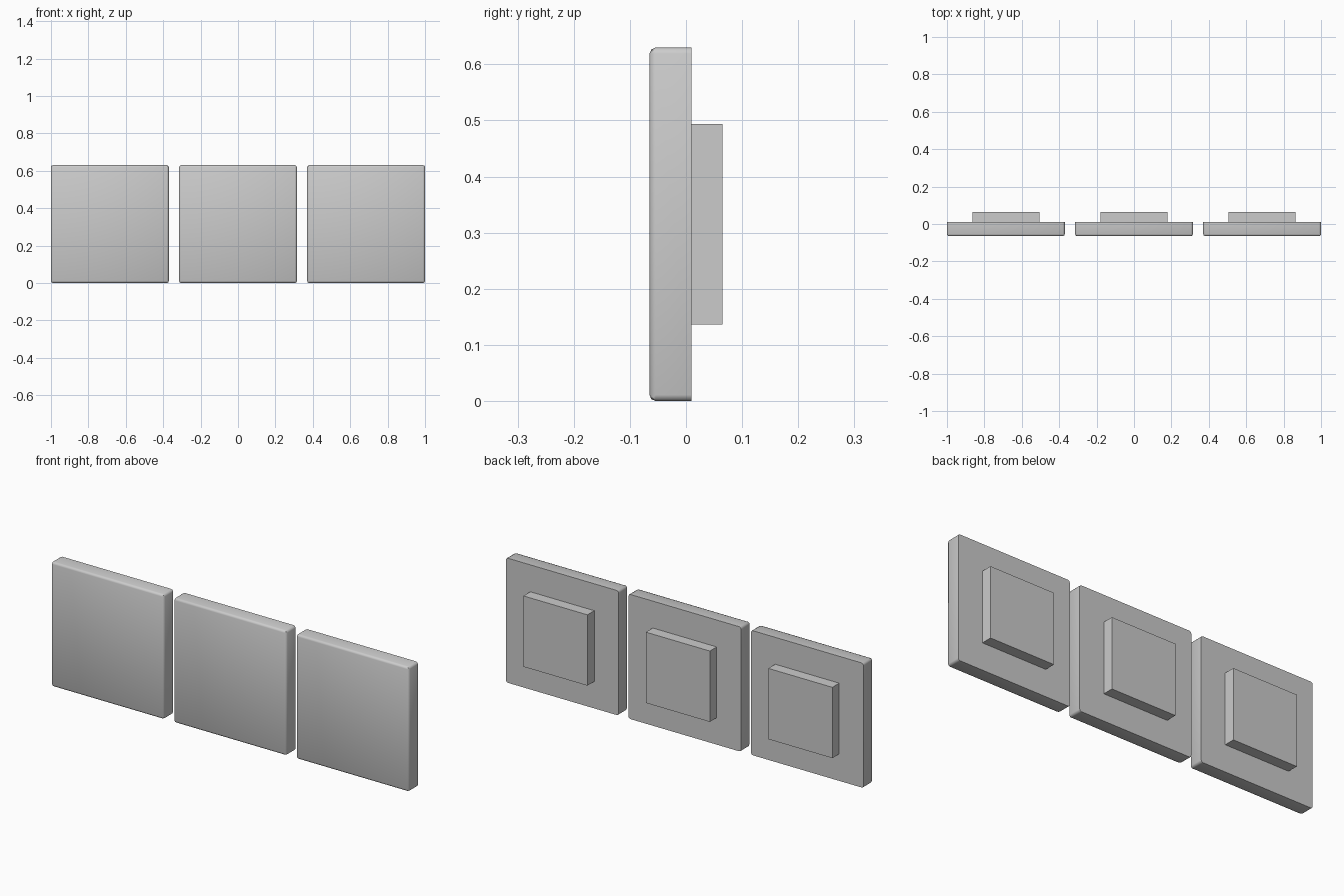
import bpy, bmesh
from mathutils import Matrix, Vector

if "Cube" in bpy.data.objects:
    bpy.data.objects.remove(bpy.data.objects["Cube"])

SIZE, HALF = 0.63, 0.315
PITCH = 0.685


def box(name, center, size, bevel=0.0):
    """Box; optional rounding of every edge except those around the back face."""
    bm = bmesh.new()
    bmesh.ops.create_cube(bm, size=1.0, matrix=Matrix.Diagonal((*size, 1.0)))
    if bevel:
        edges = [e for e in bm.edges if any(v.co.y < 0 for v in e.verts)]
        bmesh.ops.bevel(bm, geom=edges, offset=bevel, offset_type='OFFSET',
                        segments=2, profile=0.5, affect='EDGES')
    mesh = bpy.data.meshes.new(name)
    bm.to_mesh(mesh)
    bm.free()
    obj = bpy.data.objects.new(name, mesh)
    obj.location = Vector(center)
    bpy.context.collection.objects.link(obj)
    if bevel:
        bpy.ops.object.select_all(action='DESELECT')
        obj.select_set(True)
        bpy.context.view_layer.objects.active = obj
        bpy.ops.object.shade_smooth_by_angle(angle=0.8)
    return obj


# Three square tiles in a row, each with a smaller mounting block behind
for i, side in enumerate(("left", "middle", "right")):
    x = (i - 1) * PITCH
    box(f"{side}_tile", (x, -0.0275, HALF), (SIZE, 0.075, SIZE), bevel=0.011)
    box(f"{side}_mounting_block", (x, 0.0375, HALF), (0.358, 0.055, 0.358))
